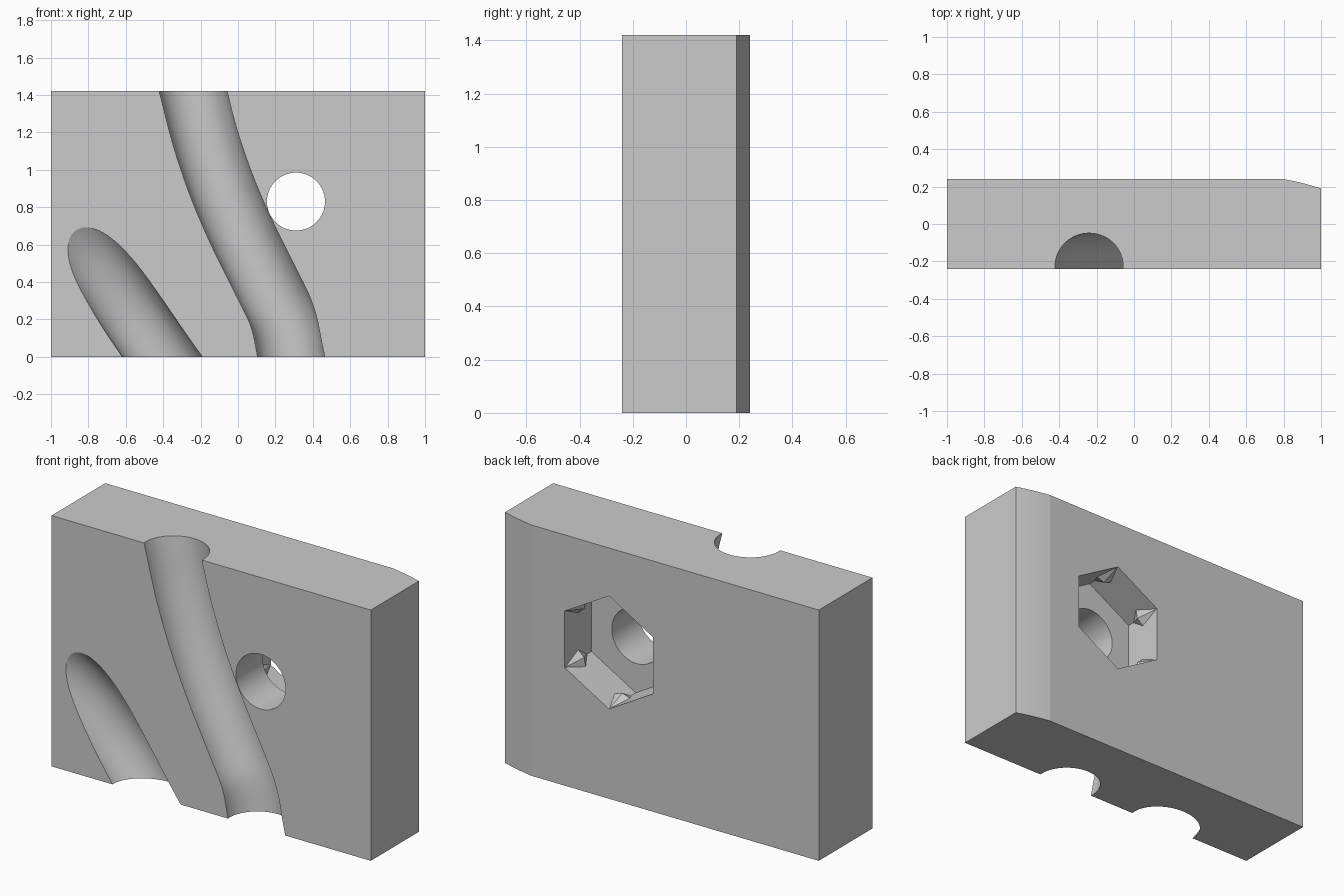
import bpy, bmesh, math
from mathutils import Vector

if "Cube" in bpy.data.objects:
    bpy.data.objects.remove(bpy.data.objects["Cube"])

grey = bpy.data.materials.new("plain grey")
grey.diffuse_color = (0.6, 0.6, 0.6, 1)
grey.use_nodes = True
grey.node_tree.nodes["Principled BSDF"].inputs["Base Color"].default_value = grey.diffuse_color


def make_object(name, bm):
    bmesh.ops.recalc_face_normals(bm, faces=bm.faces[:])
    mesh = bpy.data.meshes.new(name)
    bm.to_mesh(mesh)
    bm.free()
    mesh.materials.append(grey)
    obj = bpy.data.objects.new(name, mesh)
    bpy.context.collection.objects.link(obj)
    return obj


def loft(name, rings):
    """Closed solid skinned through equal rings of points."""
    bm = bmesh.new()
    vs = [[bm.verts.new(p) for p in ring] for ring in rings]
    n = len(vs[0])
    for a, b in zip(vs, vs[1:]):
        for i in range(n):
            j = (i + 1) % n
            bm.faces.new((a[i], a[j], b[j], b[i]))
    bm.faces.new(vs[0])
    bm.faces.new(vs[-1])
    return make_object(name, bm)


def prism(name, x, z, r, sides, y0, y1):
    """Round or polygonal bar along y, with a corner at the top."""
    angles = [math.pi / 2 + math.tau * i / sides for i in range(sides)]
    return loft(name, [[(x + r * math.cos(a), y, z + r * math.sin(a))
                        for a in angles] for y in (y0, y1)])


def tube(name, points, r, sides=72, steps=8):
    """Round tube along a smooth spline through the points."""
    p = [Vector(q) for q in points]
    p = [2 * p[0] - p[1]] + p + [2 * p[-1] - p[-2]]
    path = []
    for i in range(1, len(p) - 2):
        a, b, c, d = p[i - 1:i + 3]
        for k in range(steps):
            t = k / steps
            path.append(0.5 * (2 * b + (c - a) * t + (2 * a - 5 * b + 4 * c - d) * t * t
                               + (3 * b - a - 3 * c + d) * t ** 3))
    path.append(p[-2])
    rings = []
    for i, q in enumerate(path):
        t = (path[min(i + 1, len(path) - 1)] - path[max(i - 1, 0)]).normalized()
        u = t.cross(Vector((0, 1, 0))).normalized()
        v = u.cross(t)
        rings.append([q + r * (math.cos(a) * u + math.sin(a) * v)
                      for a in (math.tau * k / sides for k in range(sides))])
    return loft(name, rings)


# Plate, with its back right edge eased off in a shallow curve
outline = [(-1, 0.24), (-1, -0.24), (1, -0.24)]
for i in range(8, -1, -1):
    t = i / 8
    outline.append((0.8 + 0.2 * t, 0.24 - 0.05 * (0.7 * t + 0.3 * t * t)))
plate = loft("plate", [[(x, y, z) for x, y in outline] for z in (0, 1.42)])

# Long and short curved grooves, bolt hole and nut pocket
HX, HZ, HR = 0.315, 0.828, 0.32
cutters = [
    tube("long_groove_cutter",
         [(-0.275, -0.225, 1.55), (-0.24, -0.225, 1.42), (-0.175, -0.225, 1.17),
          (-0.09, -0.225, 0.92), (0.012, -0.225, 0.68), (0.135, -0.225, 0.43),
          (0.235, -0.225, 0.22), (0.28, -0.225, 0.02), (0.31, -0.225, -0.12)], 0.176),
    tube("short_groove_cutter",
         [(-0.31, -0.215, -0.13), (-0.405, -0.225, 0), (-0.55, -0.25, 0.21),
          (-0.68, -0.30, 0.405), (-0.78, -0.36, 0.55), (-0.86, -0.44, 0.67),
          (-0.93, -0.55, 0.77)], 0.175),
    prism("bolt_hole_cutter", 0.31, 0.83, 0.155, 96, -0.5, 0.1),
    prism("nut_pocket_cutter", HX, HZ, HR, 6, 0.0, 0.5),
]
bpy.context.view_layer.objects.active = plate
for cutter in cutters:
    mod = plate.modifiers.new(cutter.name, 'BOOLEAN')
    mod.operation = 'DIFFERENCE'
    mod.solver = 'EXACT'
    mod.object = cutter
    bpy.ops.object.modifier_apply(modifier=mod.name)
    bpy.data.objects.remove(cutter, do_unlink=True)

# Small grip ribs in the six corners of the nut pocket
corners = [Vector((HX + HR * math.cos(a), 0, HZ + HR * math.sin(a)))
           for a in (math.pi / 2 + math.tau * i / 6 for i in range(6))]
middle = Vector((HX, 0, HZ))
bm = bmesh.new()
for i, c in enumerate(corners):
    sides = [c + 0.055 * (corners[(i + k) % 6] - c).normalized() for k in (-1, 1)]
    tip = c.lerp(middle, 0.14)
    pts = [(c, 0.235), (c, 0.04), (sides[0], 0.12), (sides[1], 0.12), (tip, 0.12)]
    verts = [bm.verts.new((p.x, y, p.z)) for p, y in pts]
    bmesh.ops.convex_hull(bm, input=verts)
make_object("nut_grip_ribs", bm)

# Smooth grooves, crisp edges
bpy.ops.object.select_all(action='DESELECT')
plate.select_set(True)
bpy.context.view_layer.objects.active = plate
bpy.ops.object.shade_smooth_by_angle(angle=math.radians(9))
